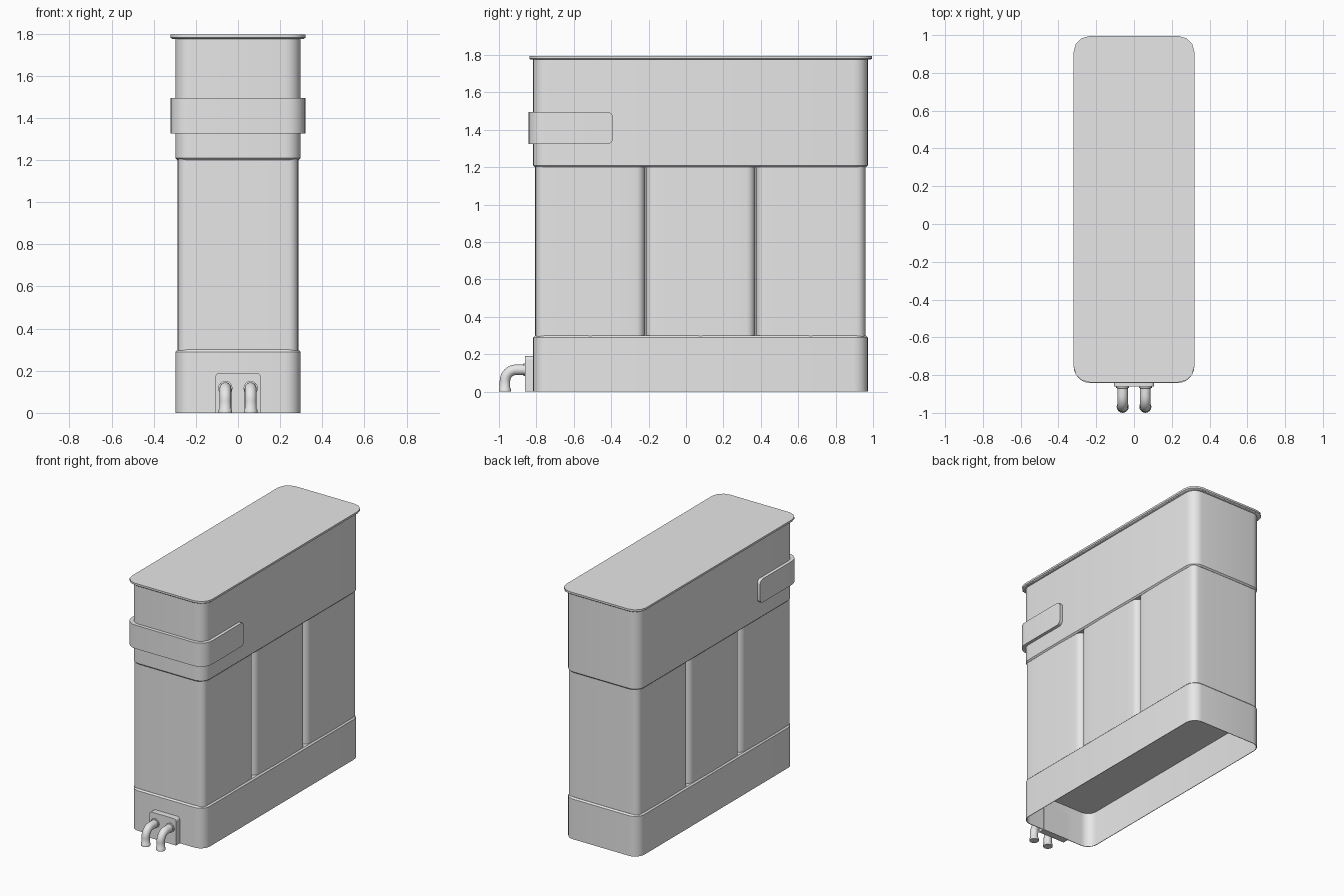
import bpy, bmesh, math
from mathutils import Vector

if "Cube" in bpy.data.objects:
    bpy.data.objects.remove(bpy.data.objects["Cube"])

grey = bpy.data.materials.new("plain grey")
grey.diffuse_color = (0.8, 0.8, 0.8, 1)
grey.use_nodes = True
grey.node_tree.nodes["Principled BSDF"].inputs["Base Color"].default_value = grey.diffuse_color


def finish(name, bm, angle=35):
    bmesh.ops.recalc_face_normals(bm, faces=bm.faces)
    mesh = bpy.data.meshes.new(name)
    bm.to_mesh(mesh)
    bm.free()
    mesh.materials.append(grey)
    ob = bpy.data.objects.new(name, mesh)
    bpy.context.collection.objects.link(ob)
    bpy.ops.object.select_all(action='DESELECT')
    ob.select_set(True)
    bpy.context.view_layer.objects.active = ob
    bpy.ops.object.shade_smooth_by_angle(angle=math.radians(angle))
    return ob


def outline(hx, y0, y1, r, seg=6, bulge=0.0):
    """Rounded rectangle, optionally with gently bowed sides."""
    pts = []
    cy, hy = (y0 + y1) / 2, (y1 - y0) / 2
    for i, (sx, sy) in enumerate([(1, 1), (-1, 1), (-1, -1), (1, -1)]):
        for k in range(seg + 1):
            a = math.pi / 2 * (i + k / seg)
            pts.append((sx * (hx - r) + r * math.cos(a),
                        sy * (hy - r) + r * math.sin(a)))
    if bulge:
        dense = []
        for p, q in zip(pts, pts[1:] + pts[:1]):
            n = 8 if math.dist(p, q) > r else 1
            dense += [(p[0] + (q[0] - p[0]) * j / n, p[1] + (q[1] - p[1]) * j / n)
                      for j in range(n)]
        pts = [(x * (1 - bulge * (y / hy) ** 2), y * (1 - bulge * (x / hx) ** 2))
               for x, y in dense]
    return [(x, y + cy) for x, y in pts]


def loft(name, levels, cap_start=True, cap_end=True, angle=35):
    """Skin a stack of (height, outline) rings."""
    bm = bmesh.new()
    rings = [[bm.verts.new((x, y, z)) for x, y in o] for z, o in levels]
    n = len(rings[0])
    for a, b in zip(rings, rings[1:]):
        for i in range(n):
            j = (i + 1) % n
            bm.faces.new((a[i], a[j], b[j], b[i]))
    if cap_start:
        bm.faces.new(rings[0])
    if cap_end:
        bm.faces.new(rings[-1])
    return finish(name, bm, angle)


def shell(inset):
    return outline(0.297 - inset, -0.817 + inset, 0.972 - inset, 0.075 - inset)


# Open-bottomed base tray with a chamfered upper edge
loft("base", [(0.255, shell(0.004)), (0, shell(0.004)), (0, shell(0)),
              (0.29, shell(0)), (0.30, shell(0.010))])

# Three upright cells side by side
for i in range(3):
    y0 = -0.806 + i * 0.5895
    ring = outline(0.288, y0, y0 + 0.588, 0.045, 6, 0.012)
    loft(f"cell_{i + 1}", [(0.295, ring), (1.215, ring)])

# Upper housing, its lower edge chamfered
loft("upper_housing", [(1.20, shell(0.010)), (1.21, shell(0)), (1.785, shell(0))])

# Overhanging lid
lid = outline(0.32, -0.838, 0.995, 0.085, 3)
lid_under = outline(0.312, -0.830, 0.987, 0.08, 3)
loft("lid", [(1.775, lid_under), (1.781, lid), (1.795, lid)])


def block(name, x, y, z, rules):
    """Box whose edges chosen by each rule are rounded by the given radius."""
    bm = bmesh.new()
    bmesh.ops.create_cube(bm, size=1)
    for v in bm.verts:
        v.co = Vector([(a + b) / 2 + c * (b - a) for c, (a, b) in zip(v.co, (x, y, z))])
    for test, r in rules:
        edges = [e for e in bm.edges
                 if test((e.verts[0].co + e.verts[1].co) / 2, e.verts[0].co - e.verts[1].co)]
        bmesh.ops.bevel(bm, geom=edges, offset=r, segments=6, affect='EDGES', profile=0.5)
    return finish(name, bm)


# Band wrapped round the front of the housing
block("front_band", (-0.32, 0.32), (-0.842, -0.39), (1.325, 1.495), [
    (lambda m, d: m.y > -0.4 and abs(d.x) > 0.5, 0.03),
    (lambda m, d: m.y < -0.84 and abs(d.z) > 0.1, 0.09)])

# Mounting plate for the pipes
block("pipe_plate", (-0.107, 0.107), (-0.86, -0.81), (0, 0.19), [
    (lambda m, d: m.z > 0.1 and abs(m.x) > 0.1 and abs(d.y) > 0.01, 0.02)])


def bent_pipe(name, cx, side=16):
    """Elbow pipe with a collar at each end."""
    rb, yb, zc = 0.06, -0.968, 0.117
    path = [(-0.85, zc, 0, 0.034), (-0.868, zc, 0, 0.034), (-0.870, zc, 0, 0.028)]
    for k in range(9):
        a = math.pi / 2 * k / 8
        path.append((yb + rb - rb * math.sin(a), zc - rb + rb * math.cos(a), a, 0.028))
    path += [(yb, 0.020, math.pi / 2, 0.028), (yb, 0.015, math.pi / 2, 0.032),
             (yb, 0.0, math.pi / 2, 0.032)]
    bm = bmesh.new()
    rings = []
    for y, z, a, r in path:
        ring = []
        for k in range(side):
            t = 2 * math.pi * k / side
            u = r * math.sin(t)
            ring.append(bm.verts.new((cx + r * math.cos(t), y - u * math.sin(a),
                                      z + u * math.cos(a))))
        rings.append(ring)
    for p, q in zip(rings, rings[1:]):
        for i in range(side):
            j = (i + 1) % side
            bm.faces.new((p[i], p[j], q[j], q[i]))
    bm.faces.new(rings[0])
    bm.faces.new(rings[-1])
    finish(name, bm, 40)


for name, cx in (("left_pipe", -0.06), ("right_pipe", 0.06)):
    bent_pipe(name, cx)
